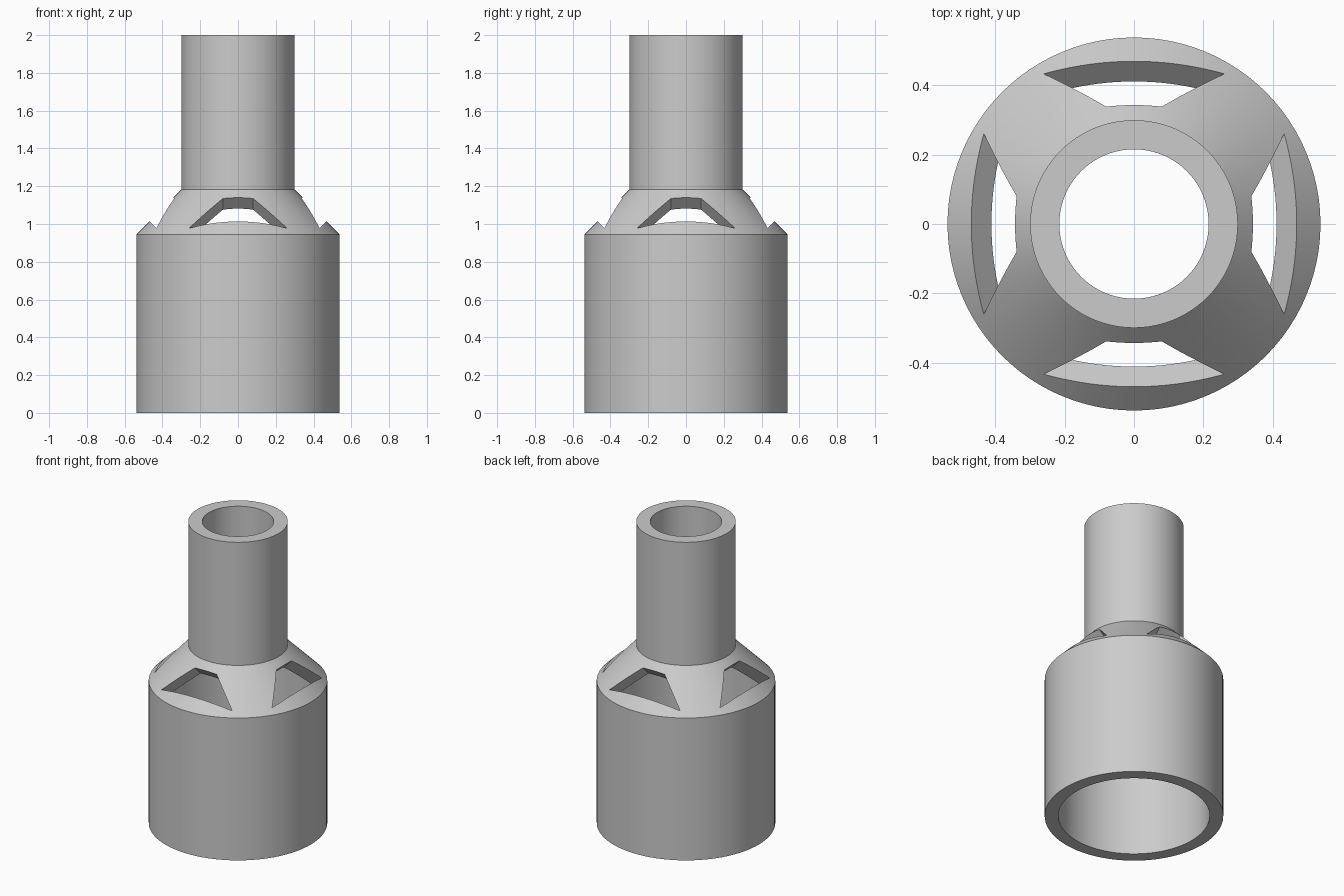
import bpy, bmesh
from math import pi
from mathutils import Matrix

if "Cube" in bpy.data.objects:
    bpy.data.objects.remove(bpy.data.objects["Cube"])

grey = bpy.data.materials.new("plain_grey")
grey.use_nodes = True
colour = (0.6, 0.6, 0.6, 1)
grey.diffuse_color = colour
grey.node_tree.nodes["Principled BSDF"].inputs["Base Color"].default_value = colour


def make_object(name, bm):
    bmesh.ops.recalc_face_normals(bm, faces=bm.faces[:])
    mesh = bpy.data.meshes.new(name)
    bm.to_mesh(mesh)
    bm.free()
    mesh.materials.append(grey)
    obj = bpy.data.objects.new(name, mesh)
    bpy.context.collection.objects.link(obj)
    return obj


# Hollow stepped body: closed wall profile (radius, height) swept round z
profile = [(0.537, 0), (0.537, 0.945), (0.299, 1.183), (0.299, 2),
           (0.215, 2), (0.215, 1.151), (0.455, 0.911), (0.455, 0)]
SEGMENTS = 96
bm = bmesh.new()
rings = []
for i in range(SEGMENTS):
    turn = Matrix.Rotation(2 * pi * i / SEGMENTS, 3, "Z")
    rings.append([bm.verts.new(turn @ Matrix.Identity(3).col[0] * r
                               + Matrix.Identity(3).col[2] * z) for r, z in profile])
for i, ring in enumerate(rings):
    after = rings[(i + 1) % SEGMENTS]
    for j in range(len(profile)):
        k = (j + 1) % len(profile)
        bm.faces.new((ring[j], after[j], after[k], ring[k]))
body = make_object("reducer_body", bm)

# Four trapezoid prisms, each running square to the sloping shoulder
bm = bmesh.new()
LOW, HIGH = (0.26, -0.545), (0.08, -0.797)     # half width, slope position
for q in range(4):
    turn = Matrix.Rotation(q * pi / 2, 4, "Z")
    ends = []
    for depth in (1.15, 1.6):
        end = []
        for side, (half, u) in ((-1, LOW), (1, LOW), (1, HIGH), (-1, HIGH)):
            vert = bm.verts.new((side * half, (depth + u) / 2, (depth - u) / 2))
            vert.co = turn @ vert.co
            end.append(vert)
        ends.append(end)
        bm.faces.new(end)
    for j in range(4):
        k = (j + 1) % 4
        bm.faces.new((ends[0][j], ends[0][k], ends[1][k], ends[1][j]))
cutter = make_object("window_cutter", bm)

# Cut the windows, then drop the cutter
cut = body.modifiers.new("windows", "BOOLEAN")
cut.operation = "DIFFERENCE"
cut.solver = "EXACT"
cut.object = cutter
bpy.ops.object.select_all(action="DESELECT")
bpy.context.view_layer.objects.active = body
body.select_set(True)
bpy.ops.object.modifier_apply(modifier=cut.name)
bpy.data.objects.remove(cutter)
bpy.ops.object.shade_smooth_by_angle(angle=pi / 6)
